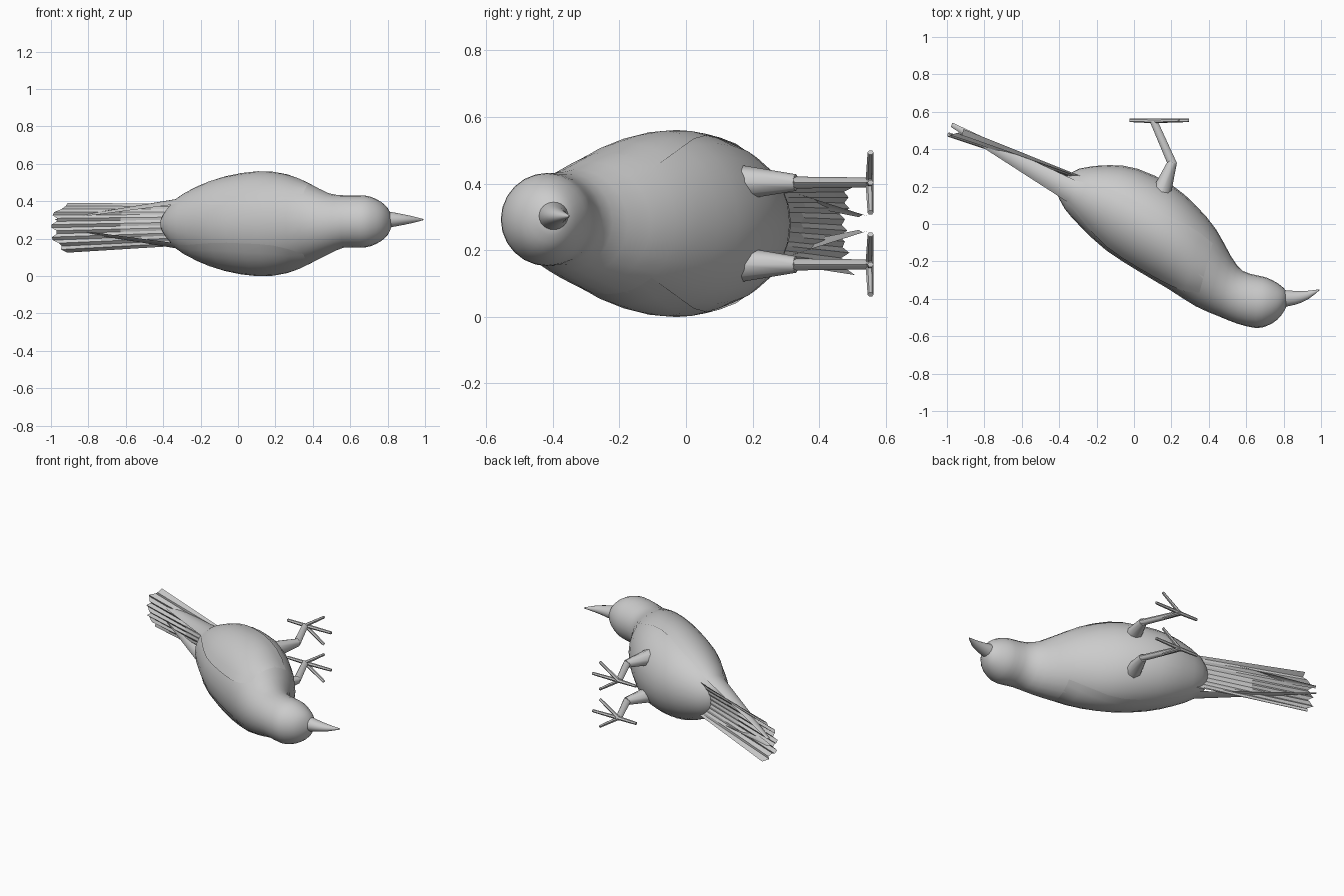
import bpy, bmesh, math
from mathutils import Vector

old = bpy.data.objects.get("Cube")
if old:
    bpy.data.objects.remove(old)

MID = 0.28   # height of the bird's symmetry plane; it lies on its side
SIDES = 24

grey = bpy.data.materials.new("plain grey")
grey.use_nodes = True
grey.diffuse_color = (0.6, 0.6, 0.6, 1)
grey.node_tree.nodes["Principled BSDF"].inputs["Base Color"].default_value = grey.diffuse_color


def finish(name, bm, angle=50):
    bmesh.ops.recalc_face_normals(bm, faces=bm.faces)
    mesh = bpy.data.meshes.new(name)
    bm.to_mesh(mesh)
    bm.free()
    mesh.materials.append(grey)
    obj = bpy.data.objects.new(name, mesh)
    bpy.context.collection.objects.link(obj)
    bpy.ops.object.select_all(action='DESELECT')
    obj.select_set(True)
    bpy.context.view_layer.objects.active = obj
    bpy.ops.object.shade_smooth_by_angle(angle=math.radians(angle))


def skin(bm, rows, closed):
    """Join rows of points with quads."""
    vs = [[bm.verts.new(p) for p in row] for row in rows]
    n = len(vs[0])
    for a, b in zip(vs, vs[1:]):
        for i in range(n if closed else n - 1):
            j = (i + 1) % n
            bm.faces.new((a[i], a[j], b[j], b[i]))
    if closed:
        bm.faces.new(vs[0])
        bm.faces.new(vs[-1])


def refine(stations):
    """Add a smoothly interpolated section halfway between each pair."""
    out, last = [], len(stations) - 1
    for i, s in enumerate(stations[:-1]):
        before, after = stations[max(i - 1, 0)], stations[min(i + 2, last)]
        out += [s, tuple((9 * (b + c) - a - d) / 16
                         for a, b, c, d in zip(before, s, stations[i + 1], after))]
    return out + [stations[-1]]


def ring_point(station, t, grow=1.0):
    """Point on an oval section; t = 0 is the back, 180 degrees the belly."""
    bx, by, cx, cy, w, mid = station
    back, belly = Vector((bx, by, mid)), Vector((cx, cy, mid))
    centre, half = (back + belly) / 2, (back - belly) / 2
    return centre + grow * (half * math.cos(t) + Vector((0, 0, w * math.sin(t))))


def loft(name, stations):
    bm = bmesh.new()
    skin(bm, [[ring_point(s, math.tau * i / SIDES) for i in range(SIDES)]
              for s in stations], True)
    finish(name, bm)


# Sections: back x, back y, belly x, belly y, half width, centre height
trunk = [
    (-.415, .17, -.37, .25, .05), (-.37, .08, -.29, .297, .13),
    (-.28, -.02, -.13, .315, .20), (-.15, -.14, .02, .295, .25),
    (.02, -.25, .20, .21, .277), (.18, -.345, .33, .10, .262),
    (.33, -.44, .44, -.03, .212), (.45, -.492, .52, -.175, .163)]
head = [
    (.55, -.532, .58, -.25, .14), (.65, -.556, .66, -.275, .14),
    (.71, -.545, .71, -.287, .132), (.765, -.513, .765, -.315, .105),
    (.80, -.47, .803, -.345, .07), (.82, -.43, .82, -.37, .03)]
beak = [
    (.79, -.445, .79, -.352, .046), (.86, -.432, .85, -.357, .034),
    (.93, -.403, .92, -.358, .02), (.993, -.353, .99, -.349, .003)]
sections = refine([s + (MID,) for s in trunk] + [s + (.292,) for s in head])
loft("body_and_head", sections)
loft("beak", refine([s + (.302,) for s in beak]))

# Folded wings: a shell over the flank that runs back into a long tip.
# Each entry gives the section and the angles of its upper and lower edge.
wing_span = [(12, 50, 130), (11, 34, 125), (10, 26, 120), (9, 23, 114), (8, 22, 110),
             (7, 22, 108), (6, 24, 109), (5, 28, 109), (4, 34, 108), (3, 42, 110), (2, 50, 114)]


def wing(name, side):
    bm = bmesh.new()
    rows = []
    for k, lo, hi in wing_span:
        grow = 1.0 if k == 12 else 1.014
        rows.append([ring_point(sections[k], math.radians(lo + (hi - lo) * i / 8), grow)
                     for i in range(9)])
    root = rows[-1]
    middle = root[4]
    end = Vector((-.975, .53, MID + .025))
    for f in (.5, .85, 1):
        rows.append([middle.lerp(end, f) + (p - middle) * (1 - .8 * f) for p in root])
    for row in rows:
        for p in row:
            p.z = MID + side * (p.z - MID)
    skin(bm, rows, False)
    finish(name, bm)


# Tail: one thin pleated fan with a stepped, notched end
def tail(columns=16):
    rows = [[], [], []]
    for i in range(columns + 1):
        s = 2 * i / columns - 1
        pleat = .009 * (-1) ** i
        root = Vector((-.27, .225 + .025 * s * s, MID - .005 + .11 * s))
        end = Vector((-.985 + .085 * s ** 4, .472 + .022 * s * s, MID - .021 + .133 * s))
        along = (end - root).normalized()
        rows[0].append(root)
        rows[1].append(root.lerp(end, .5) + Vector((0, pleat * .5, 0)))
        rows[2].append(end + Vector((0, pleat, 0)) + along * (.012 if i % 4 < 2 else -.016))
    bm = bmesh.new()
    skin(bm, rows, False)
    finish("tail", bm, 20)


# Legs: tapered rods between joints
def rod(bm, a, b, r1, r2, sides=8, flat=1.0):
    a, b = Vector(a), Vector(b)
    axis = (b - a).normalized()
    u = axis.cross(Vector((0, 0, 1))).normalized()
    v = axis.cross(u) * flat
    skin(bm, [[p + r * (u * math.cos(t) + v * math.sin(t))
               for t in (math.tau * i / sides for i in range(sides))]
              for p, r in ((a, r1), (b, r2))], True)


def leg(name, z):
    bm = bmesh.new()
    rod(bm, (.14, .15, z), (.205, .33, z), .055, .025)
    rod(bm, (.208, .315, z), (.105, .55, z), .024, .02, flat=.75)
    finish(name + "_leg", bm)
    bm = bmesh.new()
    heel = (.105, .551, z)
    for x, dz in ((.293, 0), (.24, .09), (.24, -.09), (-.025, 0)):
        rod(bm, heel, (x, .554, z + dz), .012, .009, 6)
    finish(name + "_foot", bm)


tail()
for label, side in (("left", 1), ("right", -1)):
    wing(label + "_wing", side)
    leg(label, MID + side * .123)
